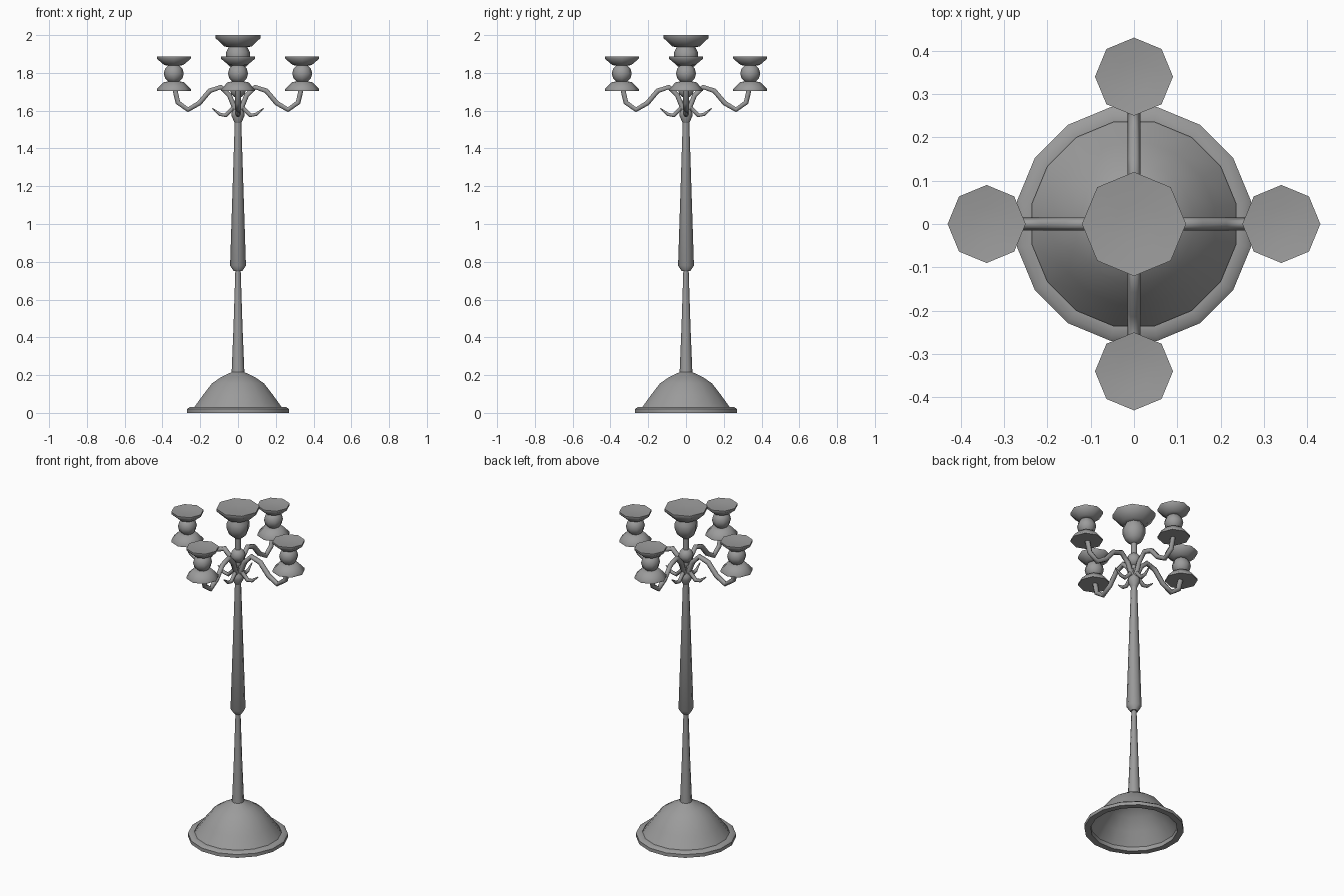
import bpy, bmesh
from math import sin, cos, pi, radians
from mathutils import Vector

cube = bpy.data.objects.get("Cube")
if cube:
    bpy.data.objects.remove(cube)

metal = bpy.data.materials.new("grey metal")
metal.use_nodes = True
GREY = (0.33, 0.33, 0.33, 1)
metal.diffuse_color = GREY
metal.node_tree.nodes["Principled BSDF"].inputs["Base Color"].default_value = GREY


def finish(bm, name, angle=50):
    bmesh.ops.recalc_face_normals(bm, faces=bm.faces)
    mesh = bpy.data.meshes.new(name)
    bm.to_mesh(mesh)
    bm.free()
    mesh.materials.append(metal)
    ob = bpy.data.objects.new(name, mesh)
    bpy.context.collection.objects.link(ob)
    bpy.ops.object.select_all(action='DESELECT')
    ob.select_set(True)
    bpy.context.view_layer.objects.active = ob
    bpy.ops.object.shade_smooth_by_angle(angle=radians(angle))
    return ob


def bridge(bm, rings):
    for a, b in zip(rings, rings[1:]):
        n = len(a)
        for i in range(n):
            j = (i + 1) % n
            bm.faces.new((a[i], a[j], b[j], b[i]))


def lathe(name, profile, sides=8, center=(0, 0), turn=0.0, caps=True):
    """Turn a (radius, z) profile round a vertical axis."""
    bm = bmesh.new()
    rings = []
    for r, z in profile:
        angles = [turn + 2 * pi * i / sides for i in range(sides)]
        rings.append([bm.verts.new((center[0] + r * cos(a), center[1] + r * sin(a), z))
                      for a in angles])
    bridge(bm, rings)
    if caps:
        bm.faces.new(rings[0])
        bm.faces.new(rings[-1])
    return finish(bm, name)


def tube(name, path, radii, heading, sides=6):
    """Sweep a round section along an (outward, z) path in a vertical plane."""
    out = Vector((cos(heading), sin(heading), 0))
    side = Vector((-sin(heading), cos(heading), 0))
    up = Vector((0, 0, 1))
    pts = [out * r + up * z for r, z in path]
    bm = bmesh.new()
    rings = []
    for k, (p, rad) in enumerate(zip(pts, radii)):
        along = (pts[min(k + 1, len(pts) - 1)] - pts[max(k - 1, 0)]).normalized()
        nor = side.cross(along)
        rings.append([bm.verts.new(p + rad * (cos(a) * side + sin(a) * nor))
                      for a in (2 * pi * i / sides for i in range(sides))])
    bridge(bm, rings)
    bm.faces.new(rings[0])
    bm.faces.new(rings[-1])
    return finish(bm, name, 65)


def ball(z, r, steps=6):
    """Profile of a ball, from bottom to top."""
    return [(max(r * sin(pi * i / steps), 0.004), z - r * cos(pi * i / steps))
            for i in range(steps + 1)]


# Hollow foot: rounded rim and open dome
half = pi / 16
lathe("foot_rim", [(0.24, 0.03), (0.262, 0.03), (0.275, 0.02), (0.275, 0), (0.24, 0), (0.24, 0.03)],
      16, turn=half, caps=False)
lathe("foot_dome", [(0.24, 0.025), (0.19, 0.093), (0.14, 0.157), (0.09, 0.19), (0.03, 0.218)],
      16, turn=half, caps=False)

# Central post
lathe("lower_post", [(0.034, 0.21), (0.024, 0.45), (0.014, 0.76)])
lathe("upper_post", [(0.022, 0.75), (0.042, 0.78), (0.017, 1.55)])
lathe("post_collar", [(0.017, 1.535), (0.034, 1.57), (0.034, 1.59), (0.017, 1.62)])
lathe("neck", [(0.017, 1.54), (0.017, 1.83)])
lathe("neck_ball", ball(1.71, 0.042))

# Central cup
lathe("center_bulb", [(0.02, 1.815), (0.05, 1.84), (0.063, 1.875), (0.063, 1.91), (0.045, 1.945)])
lathe("center_cup", [(0.045, 1.935), (0.072, 1.94), (0.12, 1.985), (0.12, 2.0), (0.045, 1.993)])

# Four arms, each with a curl, saucer, ball and cup
REACH = 0.34
for i, place in enumerate(("left", "back", "right", "front")):
    heading = i * pi / 2
    spot = (REACH * cos(heading), REACH * sin(heading))
    arm = [(0.012, 1.6), (0.045, 1.68), (0.09, 1.725), (0.15, 1.705),
           (0.205, 1.64), (0.265, 1.605), (0.318, 1.643), (0.335, 1.715)]
    tube(place + "_arm", arm, [0.015] * len(arm), heading)
    tube(place + "_curl", [(0.01, 1.65), (0.03, 1.61), (0.065, 1.575), (0.095, 1.58), (0.135, 1.612)],
         [0.012, 0.012, 0.012, 0.01, 0.003], heading)
    lathe(place + "_saucer", [(0.09, 1.705), (0.09, 1.714), (0.055, 1.75), (0.03, 1.755)], center=spot)
    lathe(place + "_ball", ball(1.797, 0.053), center=spot)
    lathe(place + "_cup", [(0.035, 1.838), (0.052, 1.843), (0.09, 1.875), (0.09, 1.887), (0.04, 1.881)],
          center=spot)
